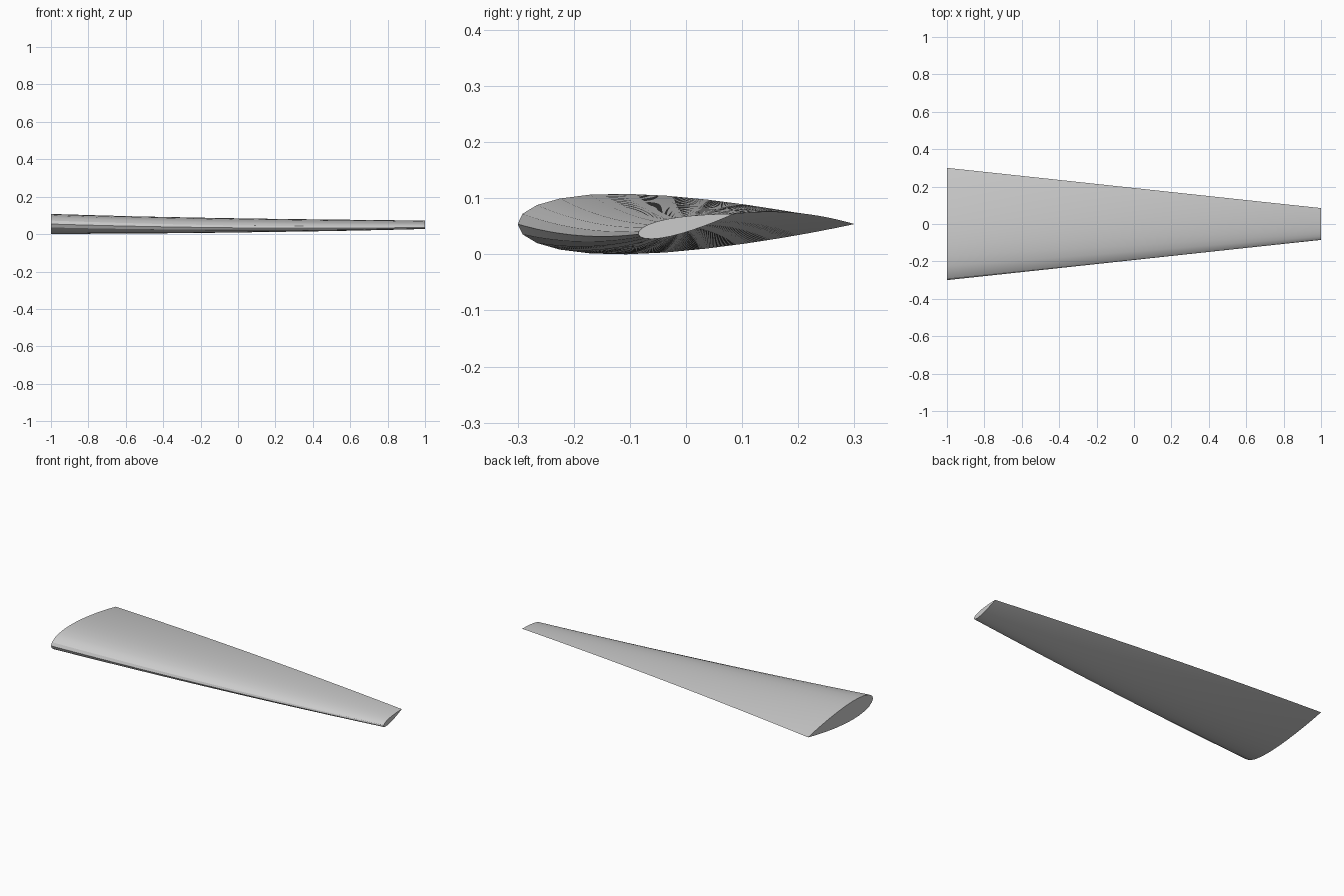
import bpy
import bmesh
from math import cos, sin, pi, radians, sqrt

cube = bpy.data.objects.get("Cube")
if cube:
    bpy.data.objects.remove(cube, do_unlink=True)

STATIONS = 48        # spanwise steps
CHORD_STEPS = 13     # points along each side of the section
ROOT_CHORD, TIP_CHORD = 0.60, 0.174
TIP_TWIST = radians(12)
THICKNESS = 0.18


def half_thickness(s):
    """Symmetric airfoil half thickness at chord fraction s, closed at the tail."""
    return 5 * THICKNESS * (0.2969 * sqrt(s) - 0.126 * s - 0.3516 * s**2
                            + 0.2843 * s**3 - 0.1036 * s**4)


def airfoil():
    """Unit section centred on mid chord: nose to tail on top, back underneath."""
    fractions = [(1 - cos(pi * k / CHORD_STEPS)) / 2 for k in range(CHORD_STEPS + 1)]
    top = [(s - 0.5, half_thickness(s)) for s in fractions[:-1]] + [(0.5, 0.0)]
    return top + [(y, -z) for y, z in reversed(top[1:-1])]


# Single pale grey finish
grey = bpy.data.materials.new("pale grey")
grey.use_nodes = True
colour = (0.6, 0.6, 0.6, 1)
grey.diffuse_color = colour
grey.node_tree.nodes["Principled BSDF"].inputs["Base Color"].default_value = colour

# Tapered blade, twisting evenly from root to tip
section = airfoil()
mid_height = ROOT_CHORD * max(z for y, z in section)
bm = bmesh.new()
rings = []
for i in range(STATIONS + 1):
    t = i / STATIONS
    chord = ROOT_CHORD + (TIP_CHORD - ROOT_CHORD) * t
    c, s = chord * cos(TIP_TWIST * t), chord * sin(TIP_TWIST * t)
    rings.append([bm.verts.new((2 * t - 1, y * c - z * s, mid_height + y * s + z * c))
                  for y, z in section])

# Skin between neighbouring sections
count = len(section)
for a, b in zip(rings, rings[1:]):
    for k in range(count):
        n = (k + 1) % count
        bm.faces.new((a[k], a[n], b[n], b[k]))

# Flat caps at root and tip
bm.faces.new(rings[0])
bm.faces.new(rings[-1])
bmesh.ops.recalc_face_normals(bm, faces=bm.faces[:])

mesh = bpy.data.meshes.new("wing_blade")
bm.to_mesh(mesh)
bm.free()
mesh.materials.append(grey)
blade = bpy.data.objects.new("wing_blade", mesh)
bpy.context.collection.objects.link(blade)

# Smooth skin with crisp nose, tail and cap edges
bpy.ops.object.select_all(action='DESELECT')
blade.select_set(True)
bpy.context.view_layer.objects.active = blade
bpy.ops.object.shade_smooth_by_angle(angle=radians(30))
